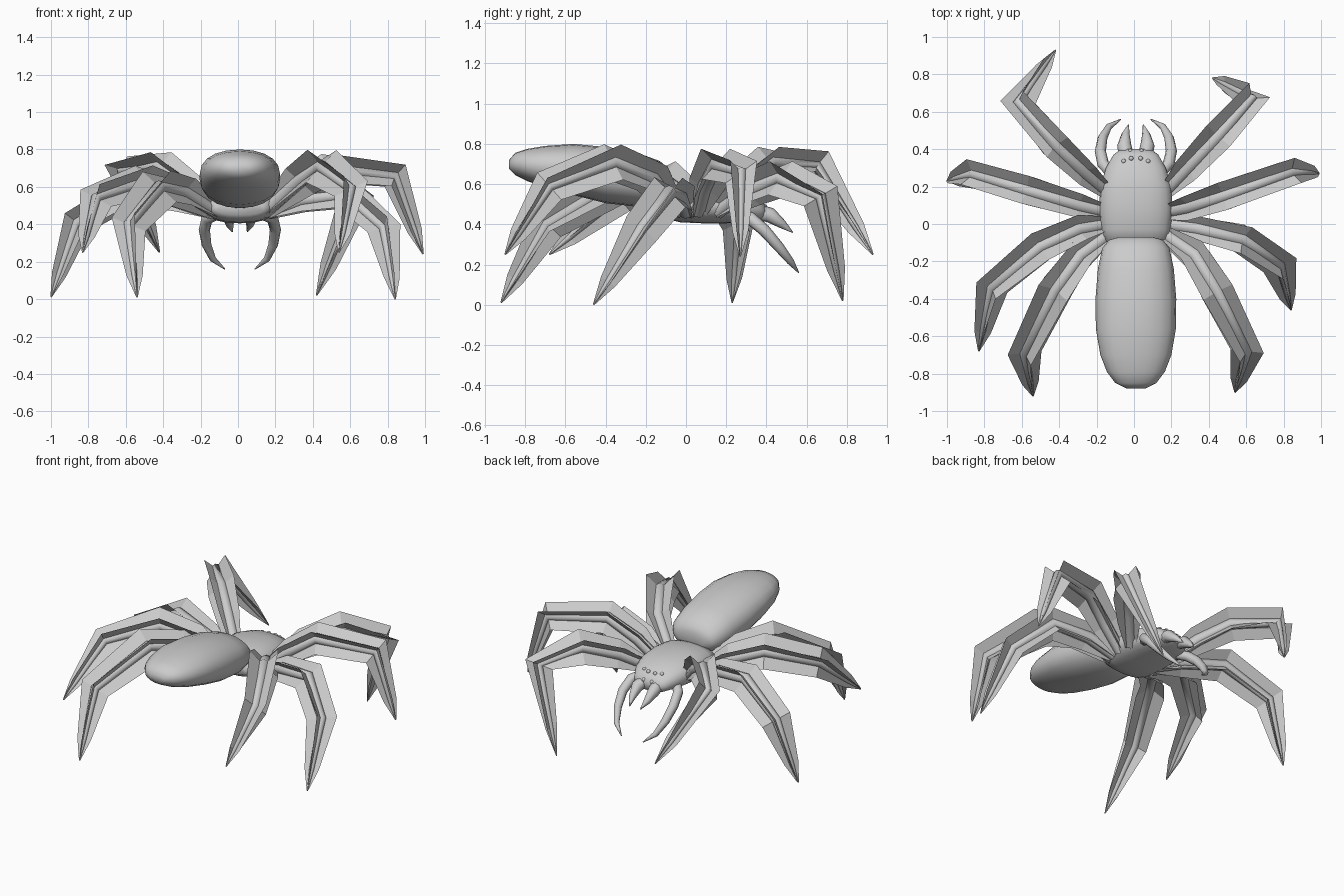
import bpy, bmesh, math
from mathutils import Vector

if "Cube" in bpy.data.objects:
    bpy.data.objects.remove(bpy.data.objects["Cube"])

OX = 0.01  # body axis offset


def finish(name, bm, smooth=40):
    me = bpy.data.meshes.new(name)
    bm.to_mesh(me)
    bm.free()
    ob = bpy.data.objects.new(name, me)
    bpy.context.collection.objects.link(ob)
    if smooth:
        bpy.context.view_layer.objects.active = ob
        ob.select_set(True)
        bpy.ops.object.shade_smooth_by_angle(angle=math.radians(smooth))
        ob.select_set(False)
    return ob


def bridge(bm, rings):
    for a, b in zip(rings, rings[1:]):
        n = len(a)
        for i in range(n):
            bm.faces.new((a[i], a[(i + 1) % n], b[(i + 1) % n], b[i]))
    bm.faces.new(rings[0])
    bm.faces.new(rings[-1])
    bmesh.ops.recalc_face_normals(bm, faces=bm.faces)


def loft(name, sections, n=20, p=0.85):
    """Superellipse rings along y: (y, half width, bottom z, top z)."""
    bm = bmesh.new()
    rings = []
    for y, w, lo, hi in sections:
        ring = []
        for i in range(n):
            a = 2 * math.pi * i / n
            c, s = math.cos(a), math.sin(a)
            x = OX + w * math.copysign(abs(c) ** p, c)
            z = (lo + hi) / 2 + (hi - lo) / 2 * math.copysign(abs(s) ** p, s)
            ring.append(bm.verts.new((x, y, z)))
        rings.append(ring)
    bridge(bm, rings)
    return finish(name, bm, 60)


def frames(pts, side):
    """Side and up direction at every path point."""
    out = []
    for i in range(len(pts)):
        t = (pts[min(i + 1, len(pts) - 1)] - pts[max(i - 1, 0)]).normalized()
        s = (side - t * side.dot(t)).normalized()
        out.append((s, s.cross(t).normalized()))
    return out


def tube(name, pts, radii, side, n=8):
    bm = bmesh.new()
    rings = []
    for p, r, (s, u) in zip(pts, radii, frames(pts, side)):
        rings.append([bm.verts.new(p + r * (math.cos(a) * s + math.sin(a) * u))
                      for a in (2 * math.pi * i / n for i in range(n))])
    bridge(bm, rings)
    return finish(name, bm, 60)


def leg(name, coords, k_mid=1.0):
    pts = [Vector(c) for c in coords]
    d = pts[3] - pts[0]
    side = Vector((-d.y, d.x, 0)).normalized()
    pts.insert(4, pts[3].lerp(pts[4], 0.7))  # shin point
    tube(name, pts, (0.035, 0.038, 0.035, 0.028, 0.015, 0.003), side)
    # crossed flat bristle fins
    bm = bmesh.new()
    widths = [0.045, 0.09 * k_mid, 0.108 * k_mid, 0.098, 0.045, 0.004]
    fr = frames(pts, side)
    for k in range(4):
        a = math.pi / 4 + k * math.pi / 2
        inner = [bm.verts.new(p) for p in pts]
        outer = [bm.verts.new(p + w * (math.cos(a) * s + math.sin(a) * u))
                 for p, w, (s, u) in zip(pts, widths, fr)]
        for i in range(len(pts) - 1):
            bm.faces.new((inner[i], inner[i + 1], outer[i + 1], outer[i]))
    finish(name + "_bristles", bm, 0)


def ball(name, loc, r):
    bm = bmesh.new()
    bmesh.ops.create_uvsphere(bm, u_segments=10, v_segments=6, radius=r)
    bmesh.ops.translate(bm, verts=bm.verts, vec=loc)
    return finish(name, bm, 60)


# abdomen
loft("abdomen", [
    (-0.07, 0.09, 0.55, 0.64), (-0.085, 0.145, 0.525, 0.675),
    (-0.13, 0.18, 0.50, 0.715), (-0.24, 0.203, 0.487, 0.755),
    (-0.40, 0.216, 0.505, 0.785), (-0.56, 0.214, 0.545, 0.80),
    (-0.70, 0.19, 0.585, 0.79), (-0.79, 0.155, 0.615, 0.775),
    (-0.85, 0.11, 0.645, 0.755), (-0.88, 0.05, 0.675, 0.72)], p=0.92)

# head and thorax
loft("thorax", [
    (-0.12, 0.13, 0.45, 0.52), (-0.09, 0.17, 0.425, 0.565),
    (-0.03, 0.187, 0.41, 0.585), (0.08, 0.197, 0.405, 0.592),
    (0.20, 0.19, 0.405, 0.585), (0.30, 0.16, 0.41, 0.56),
    (0.37, 0.12, 0.415, 0.52), (0.40, 0.08, 0.43, 0.49)])

# waist between thorax and abdomen
loft("waist", [(-0.16, 0.06, 0.50, 0.60), (-0.06, 0.06, 0.46, 0.54)], n=10)

# eyes
for i, (x, y, z) in enumerate(((0.025, 0.35, 0.528), (0.065, 0.335, 0.53),
                               (0.03, 0.39, 0.488), (0.07, 0.375, 0.488))):
    for s in (-1, 1):
        ball(f"eye_{i}_{'right' if s > 0 else 'left'}", (OX + s * x, y, z), 0.013)

# mouth parts
for s, tag in ((-1, "left"), (1, "right")):
    palp = [(0.13, 0.27, 0.45), (0.175, 0.32, 0.43), (0.19, 0.39, 0.37),
            (0.178, 0.46, 0.29), (0.145, 0.52, 0.215), (0.08, 0.56, 0.16)]
    tube("pincer_" + tag, [Vector((OX + s * x, y, z)) for x, y, z in palp],
         (0.03, 0.032, 0.03, 0.026, 0.018, 0.003), Vector((1, 0, 0)))
    fang = [(0.05, 0.36, 0.46), (0.062, 0.42, 0.445), (0.055, 0.48, 0.40), (0.04, 0.53, 0.36)]
    tube("fang_" + tag, [Vector((OX + s * x, y, z)) for x, y, z in fang],
         (0.04, 0.038, 0.022, 0.003), Vector((1, 0, 0)))

# legs in alternating walking pose: hip, thigh, peak, knee, tip
leg("leg_1_right", [(0.16, 0.16, 0.46), (0.29, 0.30, 0.56), (0.45, 0.47, 0.63),
                    (0.63, 0.67, 0.54), (0.42, 0.78, 0.02)], 1.1)
leg("leg_2_right", [(0.16, 0.06, 0.46), (0.30, 0.09, 0.58), (0.48, 0.15, 0.70),
                    (0.84, 0.275, 0.66), (0.99, 0.27, 0.24)])
leg("leg_3_right", [(0.16, 0.00, 0.46), (0.34, -0.025, 0.53), (0.58, -0.08, 0.56),
                    (0.78, -0.22, 0.38), (0.84, -0.46, 0.0)])
leg("leg_4_right", [(0.14, -0.04, 0.46), (0.33, -0.17, 0.63), (0.445, -0.36, 0.71),
                    (0.605, -0.68, 0.59), (0.54, -0.90, 0.25)], 1.15)
leg("leg_1_left", [(-0.13, 0.16, 0.46), (-0.27, 0.28, 0.60), (-0.42, 0.42, 0.71),
                   (-0.62, 0.65, 0.69), (-0.42, 0.93, 0.25)])
leg("leg_2_left", [(-0.13, 0.06, 0.46), (-0.30, 0.10, 0.53), (-0.57, 0.18, 0.58),
                   (-0.86, 0.265, 0.41), (-1.0, 0.23, 0.01)])
leg("leg_3_left", [(-0.13, 0.00, 0.46), (-0.30, -0.03, 0.56), (-0.50, -0.12, 0.63),
                   (-0.76, -0.34, 0.54), (-0.83, -0.68, 0.25)], 1.1)
leg("leg_4_left", [(-0.11, -0.04, 0.46), (-0.29, -0.17, 0.57), (-0.42, -0.35, 0.60),
                   (-0.585, -0.69, 0.40), (-0.54, -0.92, 0.01)], 1.15)
